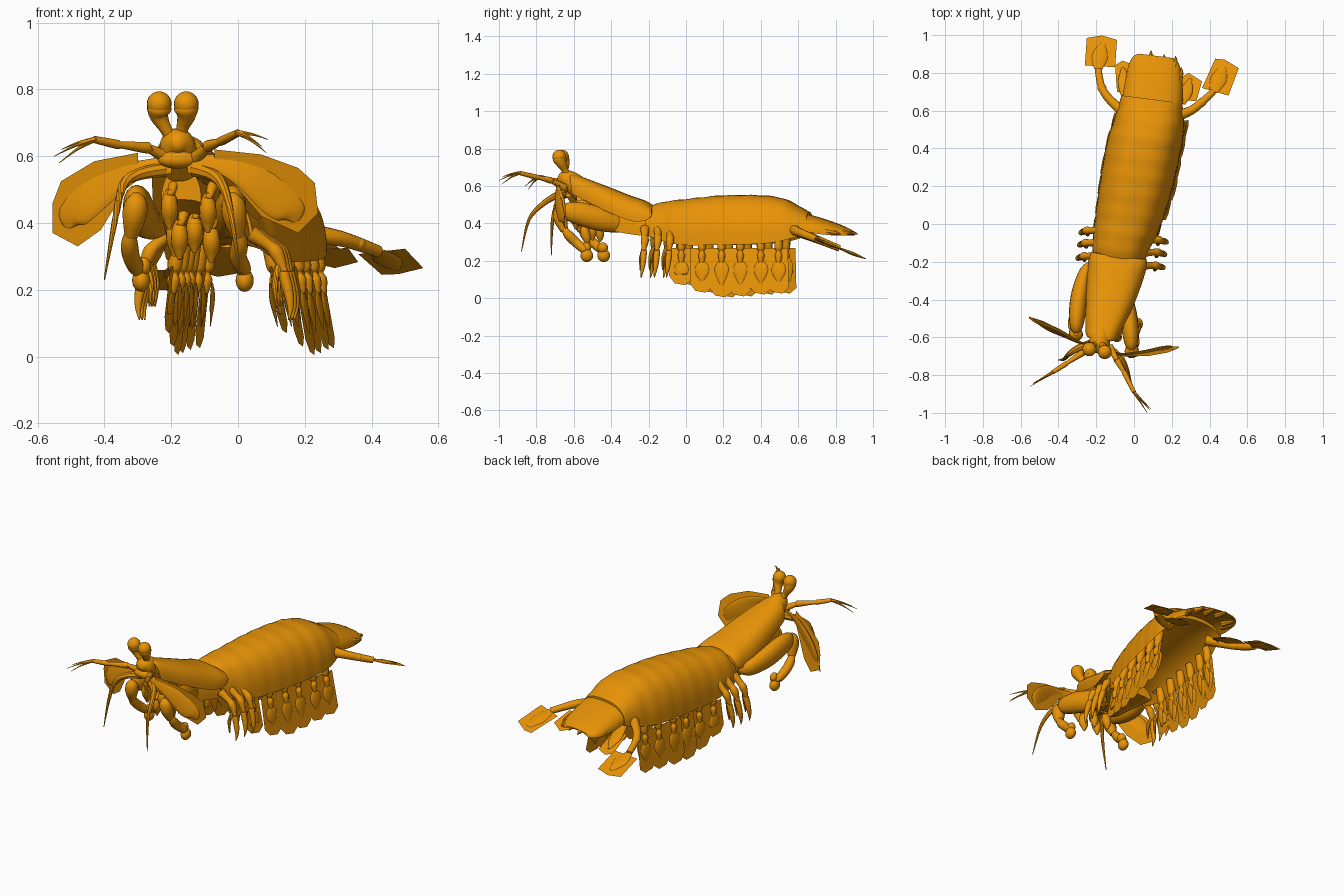
import bpy, bmesh, math
from mathutils import Vector as V

shell_mat = bpy.data.materials.new("orange_shell")
shell_mat.diffuse_color = (0.8, 0.29, 0.002, 1)

def finish(name, bm, angle=40):
    bmesh.ops.recalc_face_normals(bm, faces=bm.faces)
    me = bpy.data.meshes.new(name)
    bm.to_mesh(me)
    bm.free()
    ob = bpy.data.objects.new(name, me)
    bpy.context.collection.objects.link(ob)
    me.materials.append(shell_mat)
    bpy.ops.object.select_all(action='DESELECT')
    ob.select_set(True)
    bpy.context.view_layer.objects.active = ob
    bpy.ops.object.shade_smooth_by_angle(angle=math.radians(angle))
    return ob

def smooth(rows, n):
    # Catmull-Rom through rows of numbers
    out = []
    for i in range(len(rows) - 1):
        a, b, c, d = (rows[max(0, min(len(rows) - 1, i + k))] for k in (-1, 0, 1, 2))
        for j in range(n):
            t = j / n
            out.append([q + .5 * t * (r - p + t * (2 * p - 5 * q + 4 * r - s + t * (3 * (q - r) + s - p)))
                        for p, q, r, s in zip(a, b, c, d)])
    return out + [list(rows[-1])]

def skin(bm, rings):
    vs = [[bm.verts.new(p) for p in r] for r in rings]
    n = len(vs[0])
    for a, b in zip(vs, vs[1:]):
        for i in range(n):
            bm.faces.new((a[i], a[(i + 1) % n], b[(i + 1) % n], b[i]))
    bm.faces.new(vs[0][::-1])
    bm.faces.new(vs[-1])

def tube(name, rows, sides=12, n=4, ref=(0.3, 0.2, 1), flat=1):
    # rows are x, y, z, radius; flat squashes along ref
    rows = smooth(rows, n)
    pts = [V(r[:3]) for r in rows]
    rings = []
    for i, p in enumerate(pts):
        t = (pts[min(i + 1, len(pts) - 1)] - pts[max(i - 1, 0)]).normalized()
        u = t.cross(V(ref))
        if u.length < .05:
            u = t.cross(V((1, 0, 0)))
        u.normalize()
        v = u.cross(t) * flat
        r = max(rows[i][3], .001)
        rings.append([p + r * (math.cos(k * math.tau / sides) * u + math.sin(k * math.tau / sides) * v)
                      for k in range(sides)])
    bm = bmesh.new()
    skin(bm, rings)
    return finish(name, bm)

def shell(name, rows, hollow=.4, n=8, ripple=0, shear=-.13, skew=0):
    # rows are y, centre x, top z, bottom z, half width; arched back with recessed belly
    rings = []
    for y, cx, zt, zb, w in smooth(rows, n):
        g = 1 + ripple * math.cos(math.tau * (y + .15) / .1)
        ring = []
        for i in range(25):
            a = math.pi * i / 24
            c, s = math.cos(a), math.sin(a)
            ring.append((w * g * math.copysign(abs(c) ** .75, c), zb + (zt - zb) * g * s ** .85))
        for i in range(1, 12):
            a = math.pi * (1 - i / 12)
            ring.append((w * .93 * math.cos(a), zb + (zt - zb) * hollow * math.sin(a)))
        rings.append([(cx + x, y + shear * x + skew * (z - zb), z) for x, z in ring])
    bm = bmesh.new()
    skin(bm, rings)
    return finish(name, bm)

def ball(name, c, size):
    bm = bmesh.new()
    bmesh.ops.create_uvsphere(bm, u_segments=20, v_segments=12, radius=1)
    for v in bm.verts:
        v.co = V((c[0] + v.co.x * size[0], c[1] + v.co.y * size[1], c[2] + v.co.z * size[2]))
    return finish(name, bm)

def card(name, pts):
    bm = bmesh.new()
    bm.faces.new([bm.verts.new(p) for p in pts])
    return finish(name, bm)

# trunk: abdomen, carapace, thorax and tail plate
BODY = [(-.2, -.085, .49, .34, .13), (-.12, -.07, .515, .31, .15), (0, -.035, .53, .285, .172),
        (.2, .01, .55, .285, .19), (.4, .05, .55, .29, .195), (.53, .08, .53, .305, .185),
        (.66, .095, .46, .345, .16)]
shell("abdomen", BODY, .5, 10, .006)
shell("carapace", [(-.6, -.172, .66, .56, .078), (-.57, -.167, .66, .545, .09), (-.42, -.13, .605, .47, .125),
                   (-.28, -.1, .55, .415, .147), (-.2, -.085, .52, .415, .153), (-.165, -.08, .49, .44, .145)],
      .6, 6, skew=-.15)
shell("thorax", [(-.58, -.17, .56, .46, .06), (-.45, -.14, .53, .38, .08), (-.3, -.1, .5, .345, .1),
                 (-.1, -.06, .49, .32, .13)], .1, 5)
shell("tail_plate", [(.63, .095, .455, .365, .16), (.72, .105, .43, .345, .155), (.82, .11, .395, .335, .14),
                     (.87, .115, .372, .335, .12), (.89, .117, .36, .336, .09)], .75, 5)
for dx, y in ((-.135, .84), (-.115, .87), (-.02, .92), (.05, .9), (.11, .89), (.14, .83)):
    tube("tail_spine", [(.11 + dx * .9, y - .09, .36, .018), (.11 + dx, y - .03, .35, .012), (.11 + dx, y, .342, .001)], 8)

# head and eyes
tube("head", [(-.17, -.55, .57, .06), (-.18, -.61, .62, .056), (-.18, -.655, .635, .047), (-.18, -.685, .63, .012)], 18)
ball("mouth_ridge", (-.18, -.655, .59), (.06, .03, .027))
for side, ex, ey in ((-1, -.236, -.66), (1, -.155, -.675)):
    tube("eye_stalk", [(-.18 + side * .012, -.63, .64, .022), (ex * .6 - .074, -.645, .68, .018),
                       (ex, ey + .01, .72, .028), (ex, ey, .745, .037), (ex, ey, .757, .02)], 16)
    ball("eye", (ex, ey - .003, .757), (.037, .037, .037))

# antennules with split tips
ANTENNULES = [[(-.2, -.63, .59), (-.27, -.68, .625), (-.36, -.74, .635), (-.43, -.785, .65), (-.55, -.86, .6)],
              [(-.13, -.65, .59), (-.09, -.72, .63), (-.05, -.79, .645), (0, -.89, .67), (.07, -1, .63)]]
for a, b, c, d, e in ANTENNULES:
    tube("antennule", [(*a, .022), (*b, .013), (*b, .018), (*c, .01), (*c, .014), (*d, .011)], 10)
    for dx, dz in ((0, 0), (.02, .02), (.015, -.02)):
        f = V(e) + V((dx, dx, dz))
        tube("antennule_tip", [(*d, .009), (*((V(d) + f) / 2 + V((0, 0, .005))), .004), (*f, .001)], 6)

# antennae
tube("antenna", [(-.22, -.63, .56, .022), (-.3, -.66, .545, .018), (-.345, -.69, .51, .014),
                 (-.37, -.715, .4, .009), (-.4, -.72, .23, .002)], 8)
tube("antenna", [(-.13, -.66, .56, .022), (-.07, -.71, .54, .018), (-.04, -.77, .5, .014),
                 (-.02, -.84, .42, .009), (.005, -.88, .25, .002)], 8)

# antennal scales: flat cards with raised blades
SCALES = [([(-.3, -.63, .61), (-.43, -.565, .585), (-.53, -.52, .525), (-.555, -.5, .46), (-.555, -.49, .37),
            (-.48, -.515, .33), (-.41, -.55, .38), (-.3, -.62, .56)],
           [(-.2, -.64, .575, .03), (-.28, -.63, .565, .025), (-.38, -.58, .525, .055), (-.46, -.545, .465, .063),
            (-.5, -.525, .42, .05), (-.51, -.52, .385, .01)], (-.45, -.85, .2)),
          ([(-.07, -.7, .62), (.07, -.7, .605), (.18, -.68, .565), (.23, -.66, .52), (.24, -.65, .43),
            (.18, -.645, .37), (.07, -.67, .42), (-.07, -.69, .585)],
           [(-.15, -.66, .575, .03), (-.07, -.69, .58, .025), (.03, -.685, .545, .05), (.11, -.67, .485, .064),
            (.16, -.66, .44, .052), (.175, -.655, .405, .01)], (.15, -.93, .2))]
for poly, blade, nrm in SCALES:
    card("antennal_scale_card", poly)
    tube("antennal_scale", blade, 14, 4, nrm, .2)

# folded striking claws
for dx, dy, w, lean in ((-.31, .09, 0, -1), (.02, 0, -.03, 1)):
    def P(x, y, z, r): return (dx + x * lean + w, y + dy, z, r)
    tube("claw_arm", [P(-.1, -.3, .4, .03), P(-.055, -.34, .395, .045), P(-.025, -.45, .42, .062),
                      P(-.01, -.56, .45, .062), P(-.005, -.64, .465, .045), P(-.005, -.67, .46, .012)],
         16, 4, (1, 0, 0), .72)
    tube("claw_wrist", [P(-.005, -.67, .49, .01), P(-.005, -.675, .465, .033), P(0, -.67, .42, .036),
                        P(.01, -.65, .36, .02)], 14)
    tube("claw_hand", [P(.01, -.655, .38, .014), P(.015, -.63, .34, .025), P(.01, -.59, .3, .026),
                       P(-w - .005, -.55, .265, .024), P(-w, -.54, .25, .018)], 14)
    cx = dx + (.02 if lean < 0 else 0)
    ball("claw_club", (cx, dy - .53, .228), (.027, .034, .034))
    ball("claw_heel", (cx - lean * .008, dy - .535, .27), (.022, .028, .028))

# small feeding limbs under the head
for x, y, z in ((-.205, -.58, .43), (-.09, -.59, .42), (-.175, -.53, .34), (-.08, -.53, .33),
                (-.13, -.5, .36), (-.19, -.46, .35)):
    tube("feeding_limb", [(x + .02, y + .1, z + .05, .016), (x + .015, y + .03, z + .09, .018),
                          (x + .005, y - .01, z + .06, .011), (x, y - .01, z + .055, .018),
                          (x, y - .01, z + .02, .026), (x, y, z - .015, .022), (x, y, z - .05, .005)], 12)

# walking legs with forked tips
for y in (-.22, -.15, -.085):
    for side in (-1, 1):
        x = -.08 + .12 * (y + .2) + side * .12
        yy = y + (.05 if side < 0 else 0)
        o = side * (.042 if side < 0 else .052)
        tube("walking_leg", [(x, yy, .37, .026), (x + o, yy, .335, .018), (x + o * 1.5, yy, .31, .022),
                             (x + o * 1.9, yy - .005, .26, .012), (x + o * 1.9, yy - .005, .25, .017),
                             (x + o * 2.2, yy - .01, .19, .015), (x + o * 2.3, yy - .015, .145, .009),
                             (x + o * 2.2, yy - .02, .11, .002)], 10)
        tube("walking_leg_branch", [(x + o * 1.7, yy, .28, .012), (x + o * 1.4, yy - .02, .22, .011),
                                    (x + o * 1.5, yy - .025, .15, .003)], 8)

# swimming limbs: stalk, leaf and hanging card
fine = smooth(BODY, 10)
for i, y in enumerate((-.025, .085, .19, .29, .4, .495)):
    row = min(fine, key=lambda r: abs(r[0] - y))
    low = (.07, .03, .005, .01, .02, .025)[i]
    for side in (-1, 1):
        x = row[1] + side * row[4] * .84
        yy = y + (.04 if side < 0 else 0)
        slant = side * .042 + .01
        def Q(a, z, off=0):
            k = (.32 - z) / .3
            return (x + slant * k + a * .22 + off, yy + a, z)
        tube("swimmer_stalk", [(*Q(0, .35), .024), (*Q(0, .27), .022), (*Q(0, .25), .012), (*Q(0, .23), .02),
                               (*Q(0, .19), .012)], 10)
        tube("swimmer_leaf", [(*Q(0, .2), .012), (*Q(0, .17), .036), (*Q(0, .13), .034), (*Q(0, low + .06), .004)],
             12, 4, (1, -.22, .1), .22)
        card("swimmer_card", [Q(-.06, .27), Q(.05, .27), Q(.055, low + .03), Q(.02, low), Q(-.035, low + .01),
                              Q(-.065, low + .05)])
        tube("swimmer_inner_leaf", [(*Q(0, .22, -side * .02), .01), (*Q(.01, .17, -side * .024), .028),
                                    (*Q(.02, .09, -side * .024), .004)], 10, 4, (1, -.22, .1), .2)

# tail fan: jointed stalks with outer and inner cards
def fz(x, y): return .355 - .4 * (y - .6)
FANS = [([(-.04, .58), (-.12, .65), (-.17, .72), (-.19, .82)], [(-.19, .82), (-.18, .89), (-.165, .96)],
         [(-.25, .985), (-.17, .998), (-.09, .975), (-.1, .83), (-.26, .84)],
         [(-.1, .84), (-.06, .865), (0, .84), (0, .68), (-.09, .7)], [(-.04, .66), (-.05, .75), (-.06, .83)]),
        ([(.22, .57), (.3, .6), (.36, .645), (.42, .7)], [(.42, .7), (.45, .77), (.475, .84)],
         [(.43, .875), (.48, .87), (.555, .825), (.5, .68), (.36, .72)],
         [(.24, .77), (.29, .8), (.36, .755), (.33, .65), (.22, .66)], [(.25, .64), (.275, .7), (.3, .77)])]
for stalk, blade, outer, inner, leaf in FANS:
    def pt(p, r): return (*p, fz(*p), r)
    tube("fan_stalk", [pt(p, r) for p, r in zip(stalk, (.03, .024, .021, .018))], 12)
    ball("fan_joint", (*stalk[2], fz(*stalk[2])), (.024, .024, .02))
    tube("fan_blade", [pt(p, r) for p, r in zip(blade, (.022, .042, .01))], 12, 5, (0, .38, 1), .22)
    card("fan_card", [(*p, fz(*p)) for p in outer])
    card("fan_inner_card", [(*p, fz(*p) - .01) for p in inner])
    tube("fan_inner_blade", [pt(p, r) for p, r in zip(leaf, (.022, .035, .006))], 12, 5, (0, .38, 1), .25)
